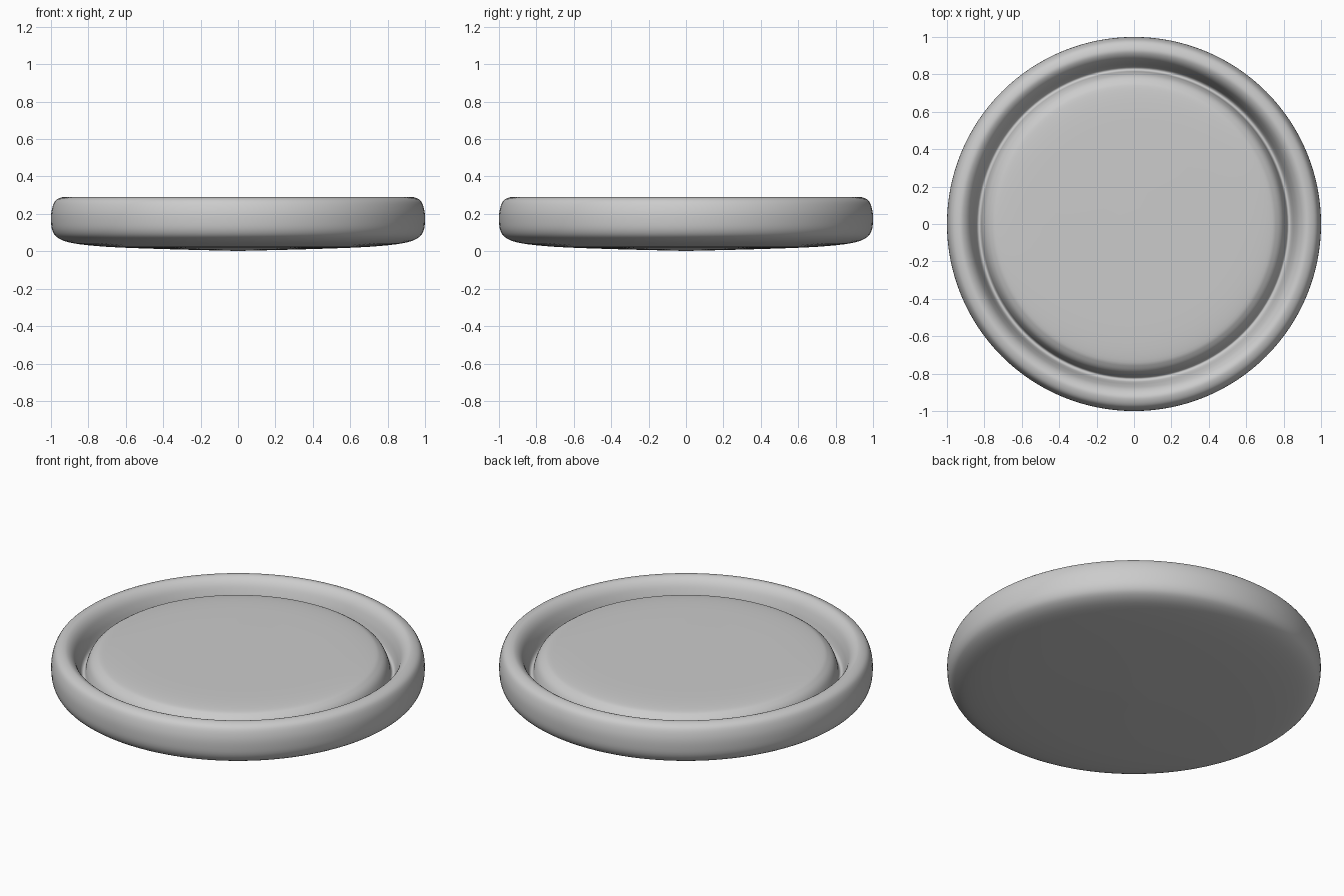
import bpy
import bmesh
from math import radians
from mathutils import Vector

cube = bpy.data.objects.get("Cube")
if cube:
    bpy.data.objects.remove(cube, do_unlink=True)

SEGMENTS = 128

# Plain grey material
grey = bpy.data.materials.new("plain_grey")
grey.use_nodes = True
colour = (0.6, 0.6, 0.6, 1)
grey.diffuse_color = colour
grey.node_tree.nodes["Principled BSDF"].inputs["Base Color"].default_value = colour


def smooth_profile(points, steps=4):
    """Pass a Catmull-Rom curve through the profile points."""
    pts = [Vector(p) for p in points]
    pts = [2 * pts[0] - pts[1]] + pts + [2 * pts[-1] - pts[-2]]
    out = []
    for a, b, c, d in zip(pts, pts[1:], pts[2:], pts[3:]):
        for i in range(steps):
            t = i / steps
            out.append(0.5 * (2 * b + (c - a) * t + (2 * a - 5 * b + 4 * c - d) * t ** 2
                              + (3 * b - a - 3 * c + d) * t ** 3))
    return out + [pts[-2]]


def lathe(name, points, material):
    """Spin a radius/height profile around the z axis."""
    bm = bmesh.new()
    verts = [bm.verts.new((max(r, 0), 0, z)) for r, z in smooth_profile(points)]
    edges = [bm.edges.new(pair) for pair in zip(verts, verts[1:])]
    bmesh.ops.spin(bm, geom=verts + edges, cent=(0, 0, 0), axis=(0, 0, 1),
                   angle=radians(360), steps=SEGMENTS, use_duplicate=False)
    bmesh.ops.remove_doubles(bm, verts=bm.verts, dist=0.0005)
    bmesh.ops.recalc_face_normals(bm, faces=bm.faces)
    mesh = bpy.data.meshes.new(name)
    bm.to_mesh(mesh)
    bm.free()
    mesh.materials.append(material)
    mesh.shade_smooth()
    obj = bpy.data.objects.new(name, mesh)
    bpy.context.collection.objects.link(obj)


# Domed underside, rounded rim, groove and raised centre, as one closed profile
underside = [(0, 0.002), (0.4, 0.012), (0.7, 0.024), (0.88, 0.043), (0.96, 0.07)]
rim = [(0.992, 0.11), (1.0, 0.17), (0.995, 0.225), (0.975, 0.272),
       (0.935, 0.29), (0.905, 0.281), (0.88, 0.254), (0.862, 0.212), (0.85, 0.172)]
groove = [(0.84, 0.146), (0.828, 0.138), (0.818, 0.148)]
centre = [(0.81, 0.18), (0.793, 0.218), (0.765, 0.243), (0.725, 0.257),
          (0.6, 0.265), (0.35, 0.267), (0, 0.268)]
lathe("round_dish", underside + rim + groove + centre, grey)
